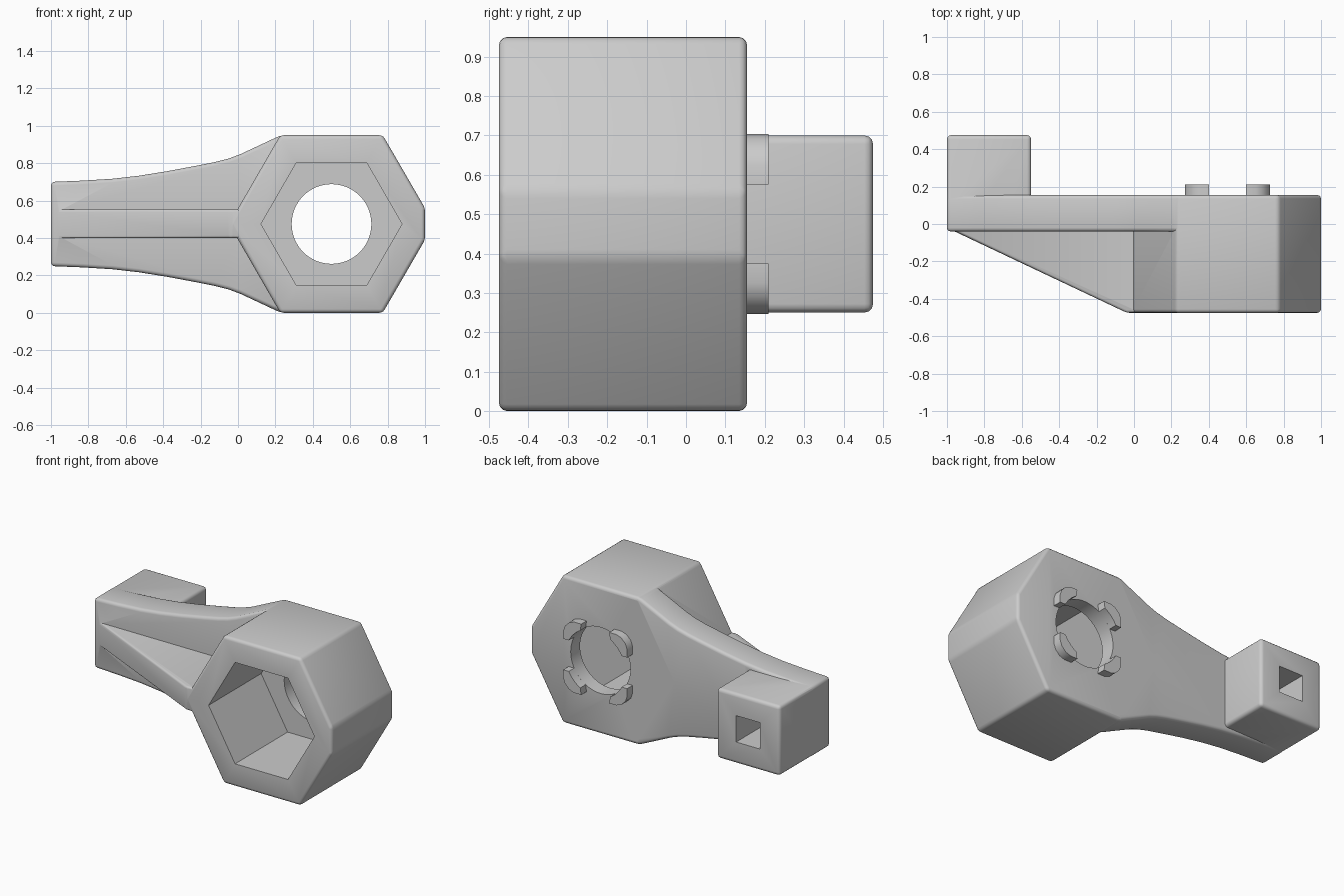
import bpy, bmesh, math
from mathutils import Vector

if "Cube" in bpy.data.objects:
    bpy.data.objects.remove(bpy.data.objects["Cube"])

CX, CZ = 0.5, 0.475          # centre of the socket in the front view


def prism(name, outline, lo, hi, axis='Y', bevel=0.0):
    """Extrude a 2D outline: axis Y uses (x, z) points, axis Z uses (x, y)."""
    def place(p, d):
        return (p[0], d, p[1]) if axis == 'Y' else (p[0], p[1], d)
    bm = bmesh.new()
    a = [bm.verts.new(place(p, lo)) for p in outline]
    b = [bm.verts.new(place(p, hi)) for p in outline]
    bm.faces.new(a)
    bm.faces.new(b[::-1])
    n = len(outline)
    for i in range(n):
        j = (i + 1) % n
        bm.faces.new((a[i], b[i], b[j], a[j]))
    bmesh.ops.recalc_face_normals(bm, faces=bm.faces[:])
    if bevel:
        sharp = [e for e in bm.edges if e.calc_face_angle() > math.radians(25)]
        bmesh.ops.bevel(bm, geom=sharp, offset=bevel, segments=3,
                        profile=0.5, affect='EDGES', clamp_overlap=True)
    me = bpy.data.meshes.new(name)
    bm.to_mesh(me)
    bm.free()
    ob = bpy.data.objects.new(name, me)
    bpy.context.collection.objects.link(ob)
    return ob


def combine(target, tool, operation):
    mod = target.modifiers.new("combine", 'BOOLEAN')
    mod.operation = operation
    mod.solver = 'EXACT'
    mod.object = tool
    bpy.context.view_layer.objects.active = target
    bpy.ops.object.modifier_apply(modifier=mod.name)
    bpy.data.objects.remove(tool, do_unlink=True)


def ring(n, r):
    return [(CX + r * math.cos(2 * math.pi * i / n),
             CZ + r * math.sin(2 * math.pi * i / n)) for i in range(n)]


def rect(x0, x1, z0, z1):
    return [(x0, z0), (x1, z0), (x1, z1), (x0, z1)]


# Hexagonal head with its outer right corner trimmed flat
head = [(0.226, 0.95), (0.774, 0.95), (1.0, 0.56), (1.0, 0.39),
        (0.774, 0.0), (0.226, 0.0), (-0.048, 0.475)]
body = prism("wrench_body", head, -0.475, 0.155, bevel=0.02)

# Flared arm plate, mirrored about the centre line
upper = [(-1.0, 0.70), (-0.83, 0.707), (-0.67, 0.717), (-0.53, 0.733),
         (-0.38, 0.757), (-0.22, 0.787), (-0.12, 0.807), (-0.05, 0.825),
         (0.01, 0.847), (0.226, 0.948), (0.3, 0.948)]
lower = [(x, 2 * CZ - z) for x, z in reversed(upper)]
arm = prism("arm", upper + lower, -0.04, 0.155, bevel=0.02)
combine(body, arm, 'UNION')

# Tapered stiffening rib on the front of the arm
rib = prism("rib", [(-0.98, -0.03), (-0.04, -0.474), (0.06, -0.474),
                    (0.06, 0.05), (-0.9, 0.05)], 0.40, 0.553, 'Z', 0.014)
combine(body, rib, 'UNION')

# Square end block on the back
block = prism("end_block", rect(-1.0, -0.55, 0.25, 0.70), 0.02, 0.475, bevel=0.022)
combine(body, block, 'UNION')

# Hexagonal pocket, round through hole and square drive hole
combine(body, prism("pocket", ring(6, 0.377), -0.6, 0.06), 'DIFFERENCE')
combine(body, prism("bore", ring(64, 0.213), -0.2, 0.4), 'DIFFERENCE')
combine(body, prism("drive_hole", rect(-0.86, -0.69, 0.39, 0.56), 0.15, 0.6),
        'DIFFERENCE')

# Four corner lugs around the bore on the back face
arc = [(0.213 * math.cos(math.radians(t)), 0.213 * math.sin(math.radians(t)))
       for t in range(28, 63, 4)]
lug = arc + [(0.1, 0.228), (0.15, 0.228), (0.185, 0.216),
             (0.216, 0.185), (0.228, 0.15), (0.228, 0.1)]
parts = [body]
for i, (sx, sz) in enumerate([(1, 1), (-1, 1), (-1, -1), (1, -1)]):
    pts = [(CX + sx * x, CZ + sz * z) for x, z in lug]
    parts.append(prism(f"lug_{i + 1}", pts, 0.145, 0.21))

bpy.ops.object.select_all(action='DESELECT')
for ob in parts:
    ob.select_set(True)
bpy.context.view_layer.objects.active = body
bpy.ops.object.shade_smooth_by_angle(angle=math.radians(32))
